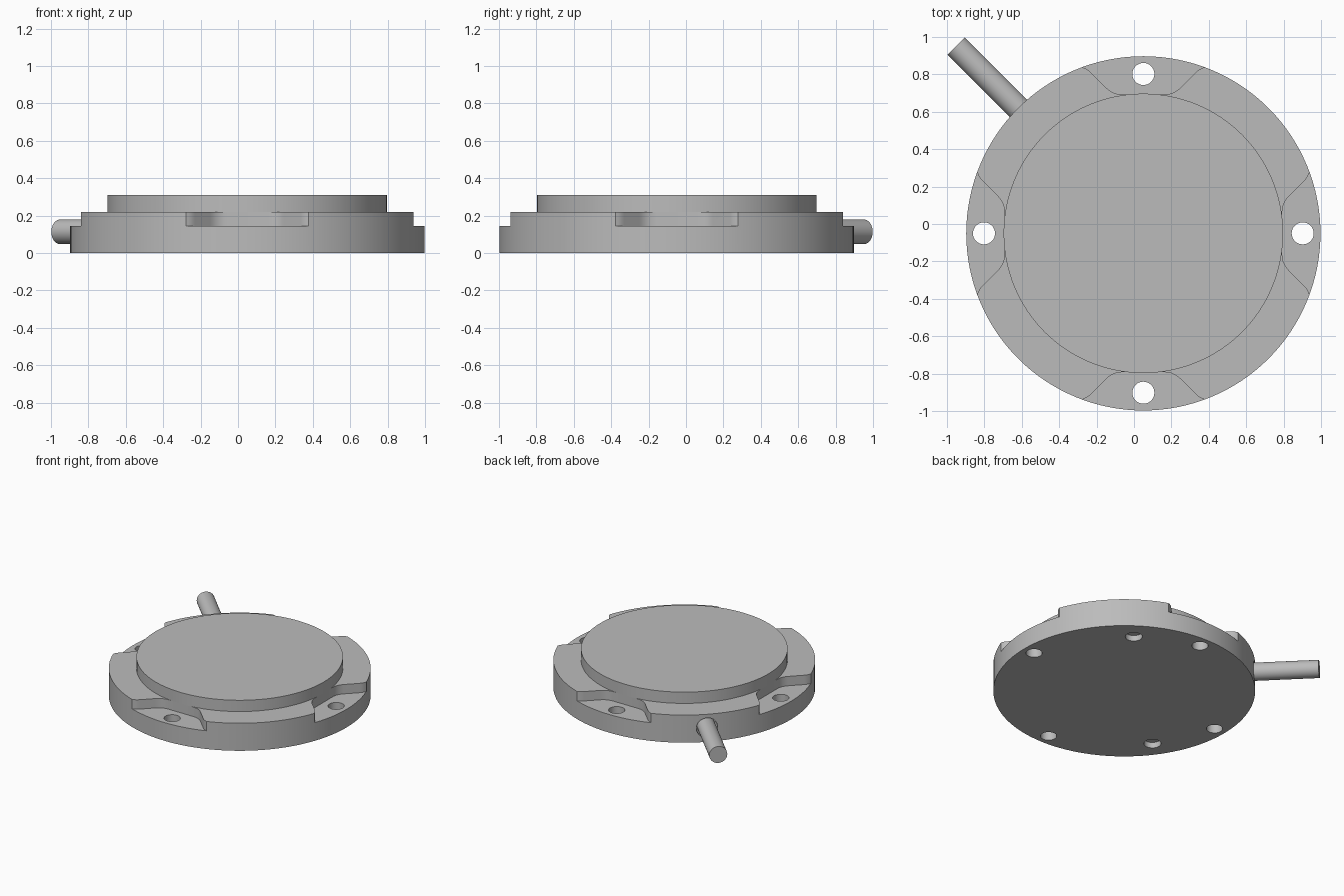
import bpy, bmesh
from math import sin, cos, pi, radians
from mathutils import Matrix, Vector

if "Cube" in bpy.data.objects:
    bpy.data.objects.remove(bpy.data.objects["Cube"])

CX, CY = 0.05, -0.05          # disc axis
R_BASE, R_CAP = 0.947, 0.747
Z_FLOOR, Z_SHOULDER, Z_TOP = 0.145, 0.22, 0.31
PIN_ANGLE, PIN_Z = radians(135), 0.113

grey = bpy.data.materials.new("metal grey")
grey.use_nodes = True
colour = (0.50, 0.50, 0.50, 1)
grey.diffuse_color = colour
grey.node_tree.nodes["Principled BSDF"].inputs["Base Color"].default_value = colour


def prism(name, outline, z0, z1, turn=0.0):
    """Extrude a closed outline from z0 to z1, turned about the disc axis."""
    bm = bmesh.new()
    face = bm.faces.new([bm.verts.new((x, y, z0)) for x, y in outline])
    up = bmesh.ops.extrude_face_region(bm, geom=[face])["geom"]
    bmesh.ops.translate(bm, vec=(0, 0, z1 - z0),
                        verts=[v for v in up if isinstance(v, bmesh.types.BMVert)])
    bmesh.ops.recalc_face_normals(bm, faces=bm.faces)
    bm.transform(Matrix.Translation((CX, CY, 0)) @ Matrix.Rotation(turn, 4, "Z"))
    mesh = bpy.data.meshes.new(name)
    bm.to_mesh(mesh)
    bm.free()
    mesh.materials.append(grey)
    obj = bpy.data.objects.new(name, mesh)
    bpy.context.collection.objects.link(obj)
    return obj


def circle(r, n, x=0.0, y=0.0):
    return [(x + r * cos(2 * pi * i / n), y + r * sin(2 * pi * i / n)) for i in range(n)]


def rounded(a, corner, b, steps=5):
    """Points of a curve from a to b that rounds off the corner."""
    a, corner, b = Vector(a), Vector(corner), Vector(b)
    ts = [i / steps for i in range(steps + 1)]
    return [tuple(a * (1 - t) ** 2 + corner * 2 * t * (1 - t) + b * t * t) for t in ts]


def radial_rod(name, r, start, end):
    """Cylinder lying along the pin direction."""
    obj = prism(name, circle(r, 40), start, end)
    to_axis = Matrix.Translation((-CX, -CY, 0))
    lay = Matrix.Rotation(PIN_ANGLE, 4, "Z") @ Matrix.Rotation(pi / 2, 4, "Y")
    obj.data.transform(Matrix.Translation((CX, CY, PIN_Z)) @ lay @ to_axis)
    return obj


def cut(target, cutter):
    cutter.hide_render = True
    mod = target.modifiers.new("cut", "BOOLEAN")
    mod.operation, mod.solver, mod.object = "DIFFERENCE", "EXACT", cutter
    bpy.context.view_layer.objects.active = target
    bpy.ops.object.modifier_apply(modifier=mod.name)
    bpy.data.objects.remove(cutter)


# Body disc and raised cap
body = prism("base_plate", circle(R_BASE, 128), 0, Z_SHOULDER)
cap = prism("raised_cap", circle(R_CAP, 128), Z_SHOULDER, Z_TOP)

# Four flared notches, each with a mounting hole
half = rounded((0.11, 0.742), (0.162, 0.742), (0.199, 0.779))
half += rounded((0.28, 0.86), (0.305, 0.885), (0.342, 0.892))
half += [(0.4, 1.1)]
notch = half + [(-x, y) for x, y in reversed(half)]
for k in range(4):
    cut(body, prism("notch_cutter", notch, Z_FLOOR, 0.4, k * pi / 2))
    cut(body, prism("hole_cutter", circle(0.059, 32, 0.852), -0.1, 0.4, k * pi / 2))

# Two blind locating holes underneath
for side in (-1, 1):
    turn = PIN_ANGLE + side * radians(80)
    cut(body, prism("blind_cutter", circle(0.062, 32, 0.788), -0.1, 0.045, turn))

# Side socket and the pin in it
cut(body, radial_rod("socket_cutter", 0.078, 0.84, 1.1))
pin = radial_rod("side_pin", 0.066, 0.8, 1.416)

for obj in (body, cap, pin):
    bpy.ops.object.select_all(action="DESELECT")
    obj.select_set(True)
    bpy.context.view_layer.objects.active = obj
    bpy.ops.object.shade_smooth_by_angle(angle=radians(30))
